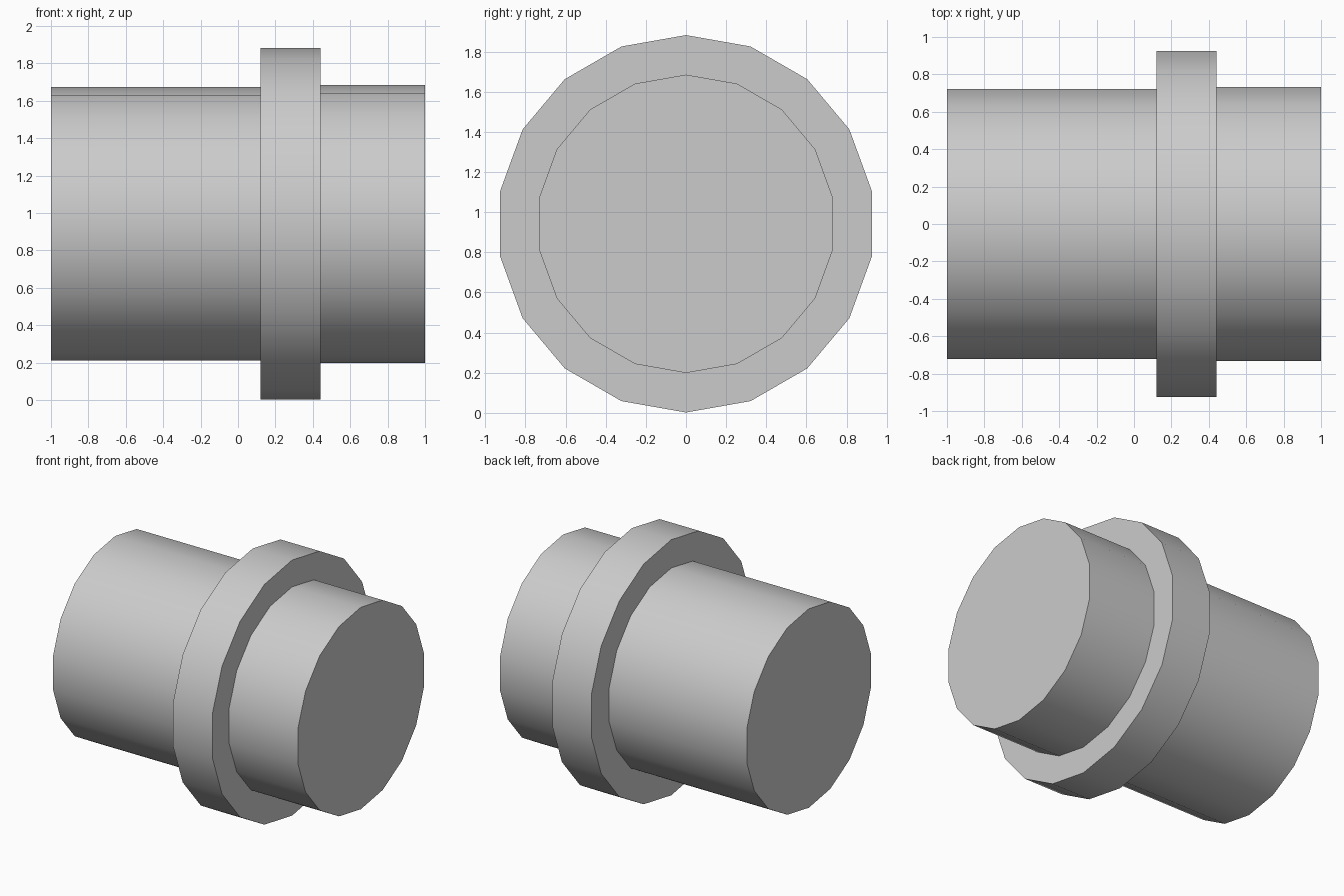
import bpy, bmesh
from math import sin, cos, pi, radians

if "Cube" in bpy.data.objects:
    bpy.data.objects.remove(bpy.data.objects["Cube"])

SIDES = 18
AXIS_Z = 0.942

# Stepped profile along x: (x, radius)
PROFILE = [(-1.0, 0.732), (0.12, 0.732), (0.12, 0.94),
           (0.44, 0.94), (0.44, 0.743), (1.0, 0.743)]


def lathe_x(name, profile):
    """Revolve a profile around the x axis and cap both ends."""
    bm = bmesh.new()
    rings = []
    for x, r in profile:
        rings.append([bm.verts.new((x, r * sin(2 * pi * i / SIDES),
                                    r * cos(2 * pi * i / SIDES)))
                      for i in range(SIDES)])
    for a, b in zip(rings, rings[1:]):
        for i in range(SIDES):
            j = (i + 1) % SIDES
            bm.faces.new((a[i], a[j], b[j], b[i]))
    bm.faces.new(rings[0])
    bm.faces.new(rings[-1])
    bmesh.ops.recalc_face_normals(bm, faces=bm.faces)
    mesh = bpy.data.meshes.new(name)
    bm.to_mesh(mesh)
    bm.free()
    obj = bpy.data.objects.new(name, mesh)
    bpy.context.collection.objects.link(obj)
    return obj


# Shaft with raised collar, lying along x
shaft = lathe_x("collared_shaft", PROFILE)
shaft.location.z = AXIS_Z

# Smooth round sides, sharp steps and ends
bpy.context.view_layer.objects.active = shaft
shaft.select_set(True)
bpy.ops.object.shade_smooth_by_angle(angle=radians(30))
